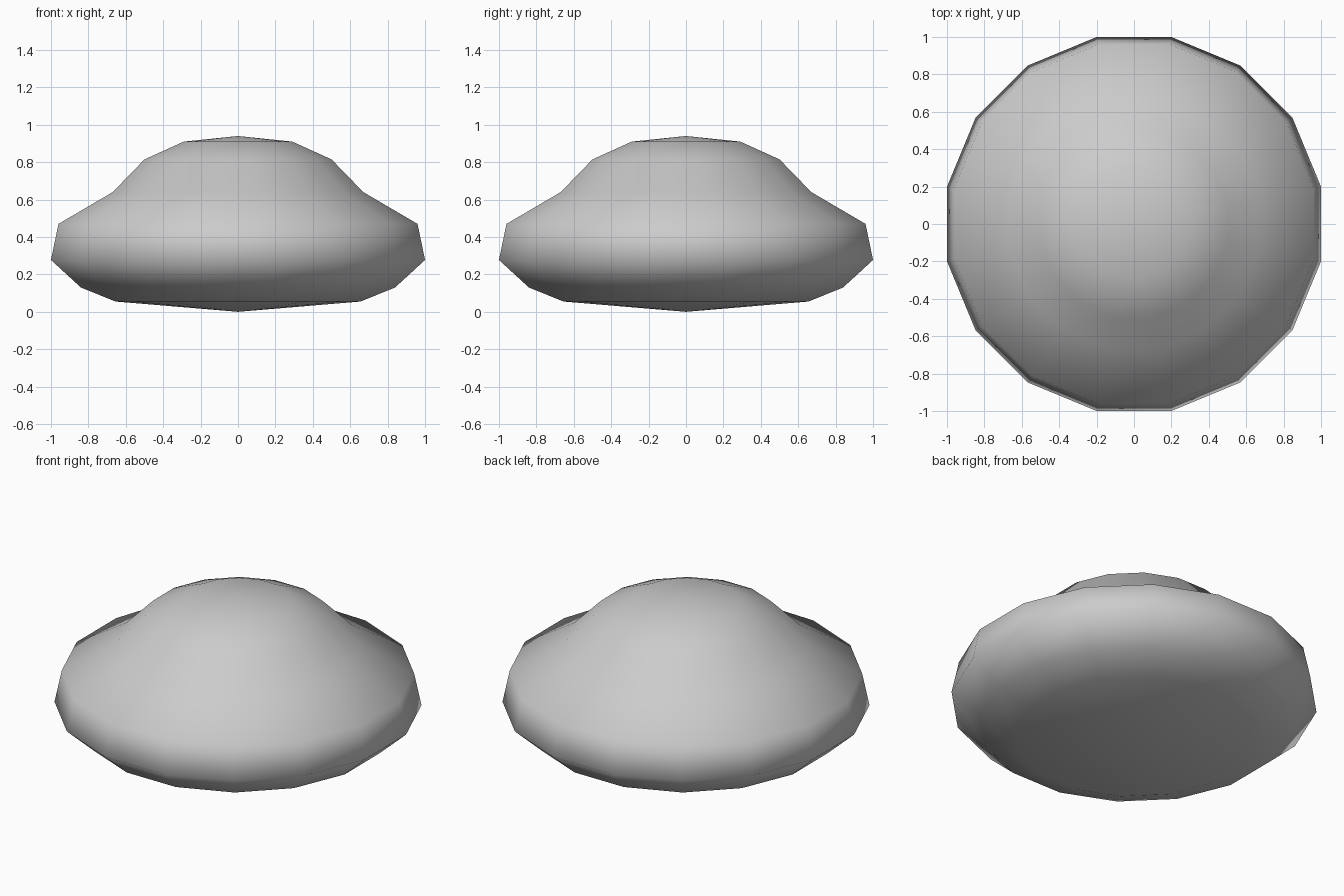
import bpy, bmesh, math

if "Cube" in bpy.data.objects:
    bpy.data.objects.remove(bpy.data.objects["Cube"])

SIDES = 16
# Profile from bottom pole to top pole: (distance to flat, height)
PROFILE = [(0.655, 0.055), (0.84, 0.13), (1.0, 0.277), (0.96, 0.47),
           (0.67, 0.64), (0.50, 0.815), (0.29, 0.91)]
BOTTOM, TOP = 0.0, 0.94

bm = bmesh.new()
scale = 1 / math.cos(math.pi / SIDES)

# Rings, turned half a step so that flats face the axes
rings = []
for r, z in PROFILE:
    angles = [2 * math.pi * (i + 0.5) / SIDES for i in range(SIDES)]
    rings.append([bm.verts.new((r * scale * math.cos(a), r * scale * math.sin(a), z))
                  for a in angles])
bottom = bm.verts.new((0, 0, BOTTOM))
top = bm.verts.new((0, 0, TOP))

# Side walls and the two end fans
for i in range(SIDES):
    j = (i + 1) % SIDES
    for low, high in zip(rings, rings[1:]):
        bm.faces.new((low[i], low[j], high[j], high[i]))
    bm.faces.new((rings[0][j], rings[0][i], bottom))
    bm.faces.new((rings[-1][i], rings[-1][j], top))

for f in bm.faces:
    f.smooth = True
mesh = bpy.data.meshes.new("domed_body")
bm.to_mesh(mesh)
bm.free()
body = bpy.data.objects.new("domed_body", mesh)
bpy.context.collection.objects.link(body)
